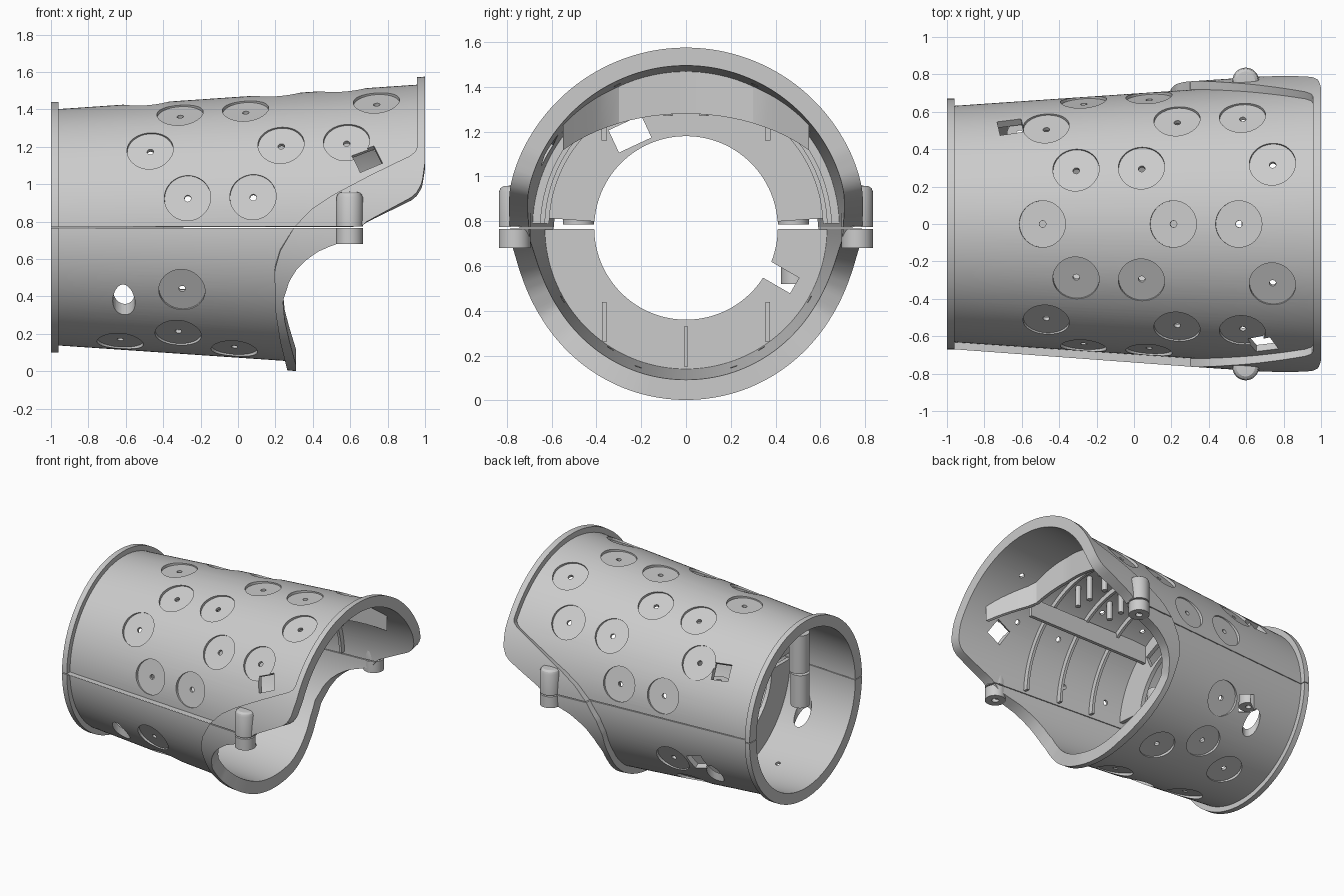
import bpy, bmesh
from math import sin, cos, pi, radians, sqrt
from mathutils import Vector, Matrix

if "Cube" in bpy.data.objects:
    bpy.data.objects.remove(bpy.data.objects["Cube"])

C = 0.77                                     # height of the tube axis
R = lambda x: 0.632 + 0.068 * (x + 0.96)     # outer cone radius
T = 0.04                                     # wall thickness


def interp(pts, v):
    if v <= pts[0][0]:
        return pts[0][1]
    for (a, p), (b, q) in zip(pts, pts[1:]):
        if v <= b:
            return p + (q - p) * (v - a) / (b - a)
    return pts[-1][1]


# Open-end outline and flange start, as x against height
END = [(0, .31), (.08, .31), (.2, .275), (.3, .25), (.4, .24), (.5, .275), (.56, .315), (.61, .37),
       (.66, .45), (.685, .53), (.72, .62), (.775, .66), (.8, .69), (.92, .925), (.95, .96),
       (1.0, .985), (1.1, 1.0)]
FLANGE = [(.05, .265), (.2, .225), (.35, .2), (.55, .195), (.65, .225), (.77, .3), (.86, .39), (.93, .5),
          (1.03, .7), (1.1, .85), (1.14, .94), (1.17, .957)]


def edge_x(table, t):
    x = 0.5
    for _ in range(8):
        x = interp(table, C + R(x) * sin(t))
    return x


def finish(bm, name, smooth=True):
    bmesh.ops.recalc_face_normals(bm, faces=bm.faces)
    me = bpy.data.meshes.new(name)
    bm.to_mesh(me)
    bm.free()
    ob = bpy.data.objects.new(name, me)
    bpy.context.collection.objects.link(ob)
    if smooth:
        shade(ob)
    return ob


def shade(ob):
    bpy.ops.object.select_all(action='DESELECT')
    ob.select_set(True)
    bpy.context.view_layer.objects.active = ob
    bpy.ops.object.shade_smooth_by_angle(angle=radians(25))


def cut(bm, obs):
    """Subtract everything in bm from the given objects."""
    cutter = finish(bm, 'cutter', False)
    cutter.hide_render = True
    for ob in obs:
        md = ob.modifiers.new('cut', 'BOOLEAN')
        md.operation, md.solver, md.object = 'DIFFERENCE', 'EXACT', cutter
        bpy.context.view_layer.objects.active = ob
        bpy.ops.object.modifier_apply(modifier='cut')
    bpy.data.objects.remove(cutter)


def sweep(name, profile, a0, a1, n):
    """Sweep a closed (x, r) profile, given per angle, around the tube axis."""
    bm = bmesh.new()
    rows = []
    for i in range(n + 1):
        t = a0 + (a1 - a0) * i / n
        rows.append([bm.verts.new((x, r * cos(t), C + r * sin(t))) for x, r in profile(t)])
    m = len(rows[0])
    for a, b in zip(rows, rows[1:]):
        for j in range(m):
            bm.faces.new((a[j], a[(j + 1) % m], b[(j + 1) % m], b[j]))
    ends = [bm.faces.new(rows[0]), bm.faces.new(rows[-1])]
    bmesh.ops.triangulate(bm, faces=ends)
    return finish(bm, name)


def add_cyl(bm, loc, axis, r, depth, seg=32):
    mat = Matrix.Translation(loc) @ Vector(axis).to_track_quat('Z', 'Y').to_matrix().to_4x4()
    bmesh.ops.create_cone(bm, cap_ends=True, segments=seg, radius1=r, radius2=r, depth=depth, matrix=mat)


def add_box(bm, loc, size, rot=Matrix.Identity(4)):
    bmesh.ops.create_cube(bm, size=1, matrix=Matrix.Translation(loc) @ rot @ Matrix.Diagonal((*size, 1)))


def radial(x, deg, r):
    t = radians(deg)
    return Vector((x, r * cos(t), C + r * sin(t))), Vector((-.068, cos(t), sin(t))).normalized()


def shell_profile(t):
    xe, xr = edge_x(END, t), edge_x(FLANGE, t)
    xr = min(xr, xe - 0.035)
    f = 0.045 - 0.005 * sin(t)
    return [(-1, .67), (-.96, .67), (-.96, R(-.96)), (xr, R(xr)), (xr, R(xr) + f), (xe, R(xe) + f),
            (xe, R(xe) - T), (-1, R(-1) - T)]


# Two half shells with a fine seam
upper = sweep('upper_shell', shell_profile, .004, pi - .004, 96)
lower = sweep('lower_shell', shell_profile, pi + .004, 2 * pi - .004, 96)

# Round pockets with centre holes: (angle, x positions), mirrored left and right
spots = [(90, (-.49, .21, .56))]
for deg, xs in [(64.3, (-.31, .04, .74)), (38.6, (-.47, .23, .58)), (13.5, (-.27, .08)),
                (-30, (-.3,)), (-58, (-.32,)), (-71, (-.63, -.02))]:
    spots += [(deg, xs), (180 - deg, xs)]
for part, above in ((upper, True), (lower, False)):
    pockets, holes = bmesh.new(), bmesh.new()
    for deg, xs in spots:
        if (sin(radians(deg)) > 0) == above:
            for x in xs:
                p, n = radial(x, deg, R(x))
                add_cyl(pockets, p + n * (.06 - .02), n, .124, .12, 40)
                add_cyl(holes, p, n, .018, .16, 12)
    cut(pockets, [part])
    cut(holes, [part])

# Square cable windows
for x, deg, spin, part in [(.69, 150.5, 25, upper), (-.66, 37, 5, upper), (-.51, -27, 20, lower)]:
    p, n = radial(x, deg, R(x))
    rot = n.to_track_quat('Z', 'X').to_matrix().to_4x4() @ Matrix.Rotation(radians(spin), 4, 'Z')
    bm = bmesh.new()
    add_box(bm, p, (.12, .13, .3), rot)
    cut(bm, [part])

# Slanted screw access bores in the lower shell
for s in (1, -1):
    bm = bmesh.new()
    add_cyl(bm, (-.61, .52 * s, .3), (0, 0, 1), .06, .6)
    cut(bm, [lower])
shade(upper)
shade(lower)


def lathe(name, prof, loc, n=32):
    bm = bmesh.new()
    vs = [[bm.verts.new((loc[0] + r * cos(2 * pi * i / n), loc[1] + r * sin(2 * pi * i / n), z))
           for r, z in prof] for i in range(n)]
    for i in range(n):
        a, b = vs[i], vs[(i + 1) % n]
        for j in range(len(prof)):
            k = (j + 1) % len(prof)
            bm.faces.new((a[j], a[k], b[k], b[j]))
    bmesh.ops.remove_doubles(bm, verts=bm.verts, dist=1e-5)
    return finish(bm, name)


# Screw lugs, inner screw columns and long rails on both sides
for s, side in ((1, 'back'), (-1, 'front')):
    loc = (.597, .765 * s)
    lathe('upper_lug_' + side, [(.025, .775), (.071, .775), (.071, .93), (.064, .947), (.05, .957), (0, .96),
                                (0, .9), (.025, .9)], loc)
    lathe('lower_lug_' + side, [(.025, .68), (.071, .68), (.071, .765), (.025, .765)], loc)
    lathe('screw_column_' + side, [(.02, .785), (.07, .785), (.07, 1.07), (.02, 1.07)], (-.61, .48 * s))
    lathe('screw_seat_' + side, [(.02, .52), (.065, .52), (.065, .765), (.02, .765)], (-.61, .49 * s))
    bm = bmesh.new()
    add_box(bm, (.1, .365 * s, 1.23), (1.04, .025, .14))
    finish(bm, 'long_rail_' + side)

# Inner bulkhead, in two halves
for nm, a in (('upper_bulkhead', .07), ('lower_bulkhead', pi + .01)):
    sweep(nm, lambda t: [(-.43, .41), (-.43, R(-.43) - .03), (-.4, R(-.4) - .03), (-.4, .41)],
          a, (pi - .07) if a < 1 else 2 * pi - .01, 48)

# Bulkhead notches in line with two windows
bm = bmesh.new()
add_box(bm, (-.41, -.25, 1.19), (.2, .16, .11), Matrix.Rotation(radians(25), 4, 'X'))
add_box(bm, (-.41, .42, .55), (.2, .15, .08), Matrix.Rotation(radians(-30), 4, 'X'))
cut(bm, [bpy.data.objects[nm] for nm in ('upper_bulkhead', 'lower_bulkhead')])

# Thin hoop ribs inside the upper shell
for i, x in enumerate((-.15, .12, .4)):
    sweep('hoop_rib_%d' % i, lambda t: [(x - .01, R(x) - .075), (x - .01, R(x) - .03),
                                        (x + .01, R(x) - .03), (x + .01, R(x) - .075)], .03, pi - .03, 48)

# Lower stiffening gussets
bm = bmesh.new()
for y, z in ((0, .24), (.365, .35), (-.365, .35)):
    add_box(bm, (-.33, y, z), (.16, .02, .18))
finish(bm, 'lower_gussets')

# Folded panel hanging under the open end
bm = bmesh.new()
cols = []
fold = [(0, .6), (.32, .62), (.42, .72), (.55, .86)]
for i in range(23):
    y = -.55 + .05 * i
    x = interp(fold, abs(y))
    zb, zt = C + .51 * sqrt(1 - (y / .75) ** 2), C + sqrt((R(x) - .03) ** 2 - y * y)
    cols.append([bm.verts.new(v) for v in ((x, y, zb), (x, y, zt), (x - .025, y, zt), (x - .025, y, zb))])
for a, b in zip(cols, cols[1:]):
    for j in range(4):
        bm.faces.new((a[j], a[(j + 1) % 4], b[(j + 1) % 4], b[j]))
bm.faces.new(cols[0])
bm.faces.new(cols[-1])
finish(bm, 'folded_panel')

# Mounting pegs under the roof
bm = bmesh.new()
for x in (.33, .05):
    for y in (-.2, -.08, .08):
        p = C + sqrt((R(x) - .03) ** 2 - y * y)
        add_cyl(bm, (x, y, (p + 1.27) / 2), (0, 0, 1), .02, p - 1.27, 12)
finish(bm, 'mounting_pegs')
